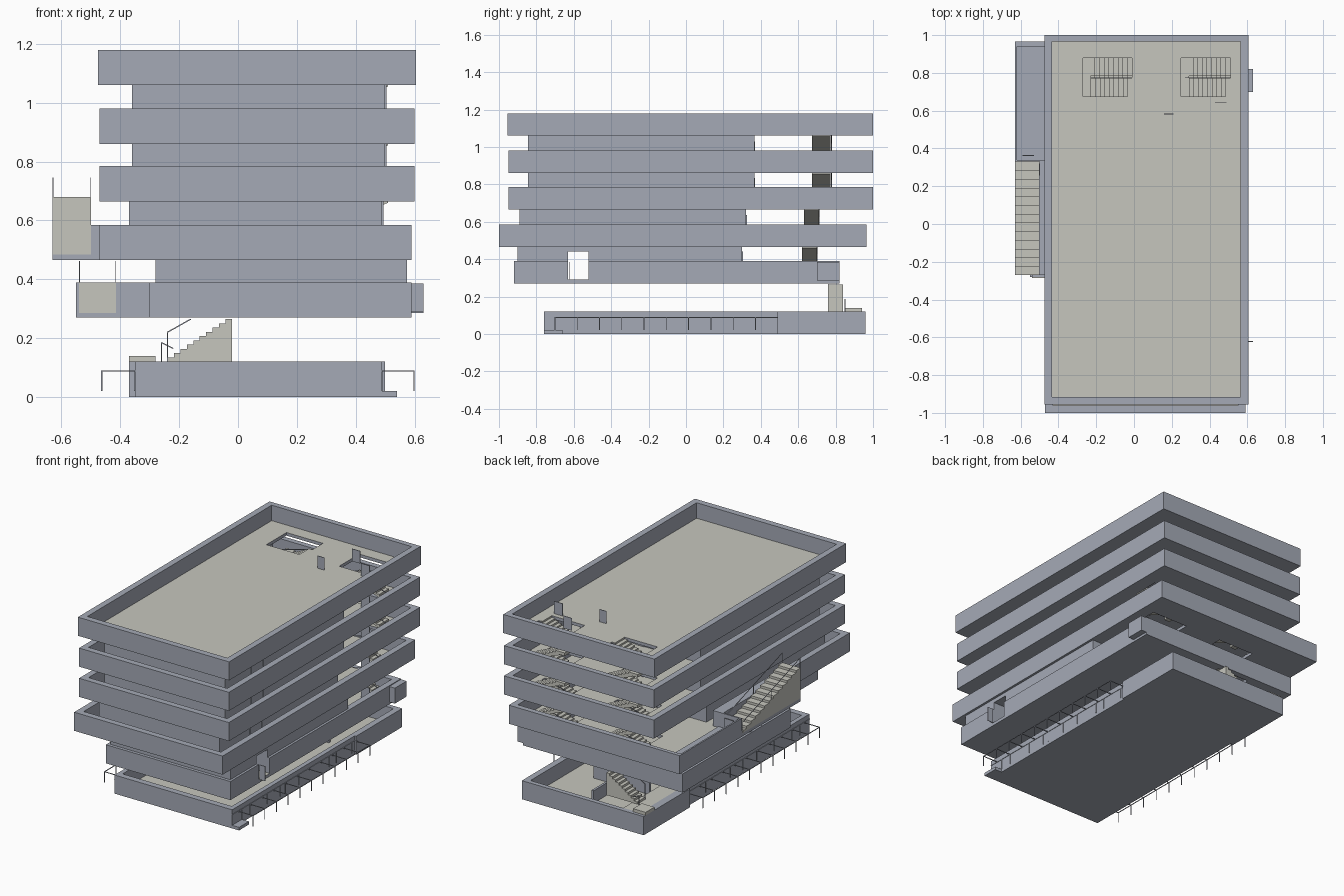
import bpy, bmesh
from mathutils import Vector

cube = bpy.data.objects.get("Cube")
if cube:
    bpy.data.objects.remove(cube)


def make_mat(name, rgb):
    m = bpy.data.materials.new(name)
    m.use_nodes = True
    m.diffuse_color = (*rgb, 1)
    m.node_tree.nodes["Principled BSDF"].inputs["Base Color"].default_value = (*rgb, 1)
    return m


GRAY = make_mat("blue gray wall", (0.376, 0.402, 0.468))
BEIGE = make_mat("pale stone floor", (0.565, 0.565, 0.515))


def finish(bm, name, mats, top_second=False):
    bmesh.ops.recalc_face_normals(bm, faces=bm.faces)
    if top_second:
        for f in bm.faces:
            f.material_index = 1 if f.normal.z > 0.5 else 0
    me = bpy.data.meshes.new(name)
    bm.to_mesh(me)
    bm.free()
    for m in mats:
        me.materials.append(m)
    ob = bpy.data.objects.new(name, me)
    bpy.context.collection.objects.link(ob)
    return ob


def inside(x, y, r):
    return r[0] < x < r[1] and r[2] < y < r[3]


def slab(name, rects, holes, z0, z1, mats=(GRAY,), top_second=False):
    """Extruded plan: union of rectangles (x0, x1, y0, y1) minus holes."""
    allr = list(rects) + list(holes)
    xs = sorted({round(v, 4) for r in allr for v in r[:2]})
    ys = sorted({round(v, 4) for r in allr for v in r[2:]})
    bm = bmesh.new()
    for xa, xb in zip(xs, xs[1:]):
        for ya, yb in zip(ys, ys[1:]):
            cx, cy = (xa + xb) / 2, (ya + yb) / 2
            if any(inside(cx, cy, r) for r in rects) and not any(inside(cx, cy, h) for h in holes):
                bm.faces.new([bm.verts.new((x, y, z0)) for x, y in
                              ((xa, ya), (xb, ya), (xb, yb), (xa, yb))])
    bmesh.ops.remove_doubles(bm, verts=bm.verts, dist=1e-5)
    ret = bmesh.ops.extrude_face_region(bm, geom=bm.faces[:], use_keep_orig=True)
    up = [g for g in ret["geom"] if isinstance(g, bmesh.types.BMVert)]
    bmesh.ops.translate(bm, verts=up, vec=(0, 0, z1 - z0))
    bmesh.ops.recalc_face_normals(bm, faces=bm.faces)
    bmesh.ops.dissolve_limit(bm, angle_limit=0.01, verts=bm.verts, edges=bm.edges)
    return finish(bm, name, mats, top_second)


def box(name, x0, x1, y0, y1, z0, z1, mat=GRAY):
    return slab(name, [(x0, x1, y0, y1)], [], z0, z1, (mat,))


def stair(name, axis, a0, a1, b0, b1, z0, z1, n, solid=False):
    """Stepped profile running a0 -> a1 along the axis, widened b0 -> b1."""
    run, rise = (a1 - a0) / n, (z1 - z0) / n
    pts = []
    for i in range(n):
        pts += [(a0 + i * run, z0 + i * rise), (a0 + i * run, z0 + (i + 1) * rise)]
    pts.append((a1, z1))
    pts += [(a1, z0)] if solid else [(a1, z1 - 0.025), (a0 + run, z0)]
    bm = bmesh.new()
    place = (lambda a, z: (a, b0, z)) if axis == "x" else (lambda a, z: (b0, a, z))
    face = bm.faces.new([bm.verts.new(place(a, z)) for a, z in pts])
    ret = bmesh.ops.extrude_face_region(bm, geom=[face], use_keep_orig=True)
    d = (0, b1 - b0, 0) if axis == "x" else (b1 - b0, 0, 0)
    bmesh.ops.translate(bm, vec=d, verts=[g for g in ret["geom"] if isinstance(g, bmesh.types.BMVert)])
    return finish(bm, name, [BEIGE])


def rods(name, segs, t=0.004):
    """Thin square rails and posts joined into one object."""
    bm = bmesh.new()
    for p, q in segs:
        p, q = Vector(p), Vector(q)
        d = q - p
        made = bmesh.ops.create_cube(bm, size=1)["verts"]
        bmesh.ops.scale(bm, verts=made, vec=(t, t, d.length))
        bmesh.ops.rotate(bm, verts=made, matrix=d.to_track_quat("Z", "Y").to_matrix())
        bmesh.ops.translate(bm, verts=made, vec=(p + q) / 2)
    return finish(bm, name, [GRAY])


# Ground level tray with recessed long sides and a raised corner deck
base = [(-0.35, 0.49, -0.76, 0.49), (-0.37, 0.5, 0.49, 0.96)]
slab("base_floor", base, [], 0, 0.02, (GRAY, BEIGE), True)
slab("base_walls", base, [(-0.32, 0.46, -0.72, 0.93)], 0.02, 0.12)
box("base_step", 0.49, 0.54, -0.76, -0.66, 0, 0.02)
box("corner_deck", -0.335, -0.2, 0.55, 0.93, 0.02, 0.118, BEIGE)
box("deck_step", -0.37, -0.28, 0.85, 0.94, 0.12, 0.14, BEIGE)
box("ground_room_wall", -0.1, 0.3, 0.5, 0.515, 0.02, 0.12)
box("ground_room_divider", 0.1, 0.115, 0.5, 0.8, 0.02, 0.1)
stair("entry_stair", "x", -0.24, -0.02, 0.76, 0.84, 0.12, 0.265, 10, True)
rods("entry_stair_rail", [((-0.26, 0.85, 0.12), (-0.26, 0.85, 0.185)),
                          ((-0.26, 0.85, 0.185), (-0.22, 0.85, 0.165)),
                          ((-0.24, 0.76, 0.12), (-0.24, 0.76, 0.22)),
                          ((-0.24, 0.76, 0.22), (-0.16, 0.76, 0.265))])

# Mullions and outer railing along both long sides of the ground level
posts = [-0.66, -0.58, -0.4, -0.27, -0.22, -0.08, 0.05, 0.23, 0.3, 0.46]
for side, wall_x, rail_x in (("left", 0.491, 0.598), ("right", -0.351, -0.463)):
    rods(side + "_mullions", [((wall_x, y, 0.02), (wall_x, y, 0.087)) for y in posts])
    segs = [((rail_x, -0.7, 0.088), (rail_x, 0.49, 0.088)),
            ((wall_x, -0.76, 0.088), (wall_x, 0.49, 0.088))]
    for i in range(11):
        y = -0.7 + i * 0.119
        segs += [((rail_x, y, 0.02), (rail_x, y, 0.088)), ((wall_x, y, 0.088), (rail_x, y, 0.088))]
    rods(side + "_ground_railing", segs)

# Storeys: z, outline rectangles, parapet cutouts, stair y range
W = 0.04
levels = [
    (0.27, [(-0.3, 0.59, -0.92, 0.82), (-0.55, -0.3, -0.28, 0.82)],
     [(-0.26, 0.55, -0.88, 0.78), (-0.52, -0.2, -0.25, 0.78), (-0.4, 0.7, -0.63, -0.52)], None),
    (0.465, [(-0.47, 0.59, -1, 0.965), (-0.5, -0.47, -0.27, 0.33), (-0.63, -0.47, 0.33, 0.965)],
     [(-0.43, 0.55, -0.96, 0.93), (-0.62, -0.4, 0.34, 0.94)], (0.62, 0.79)),
    (0.665, [(-0.47, 0.6, -0.95, 1)], [(-0.43, 0.56, -0.91, 0.965)], (0.63, 0.80)),
    (0.86, [(-0.47, 0.6, -0.95, 1)], [(-0.43, 0.56, -0.91, 0.965)], (0.675, 0.88)),
    (1.06, [(-0.475, 0.605, -0.955, 1)], [(-0.435, 0.565, -0.915, 0.965)], (0.675, 0.88)),
]
flight_x = [(-0.27, -0.01), (0.25, 0.51)]
for i, (z, rects, cut, sy) in enumerate(levels, 1):
    wells = [(a, b, *sy) for a, b in flight_x] if sy else [(-0.24, -0.01, 0.68, 0.78)]
    slab(f"floor_{i}", rects, wells, z, z + 0.02, (GRAY, BEIGE), True)
    slab(f"parapet_{i}", rects, cut, z + 0.02, z + 0.12)
    # Door leaves standing on the floor
    for k, (x0, x1, y) in enumerate(((0.43, 0.49, 0.64), (0.16, 0.21, 0.58), (0.27, 0.33, 0.775))):
        if i == 5 or k < 2:
            box(f"door_{i}_{k}", x0, x1, y, y + 0.004, z + 0.02, z + 0.1)
    # Two-flight stairs rising from the storey below
    if sy:
        below = levels[i - 2][0] + 0.02
        mid, top, cy = (below + z + 0.02) / 2, z + 0.02, sum(sy) / 2
        for k, (a, b) in enumerate(flight_x):
            stair(f"lower_flight_{i}_{k}", "x", b, a + 0.04, cy + 0.005, sy[1], below, mid, 9)
            stair(f"upper_flight_{i}_{k}", "x", a + 0.04, b, sy[0], cy - 0.005, mid, top, 9)
            box(f"landing_{i}_{k}", a, a + 0.04, sy[0], sy[1], mid - 0.02, mid, BEIGE)
            rods(f"stair_rail_{i}_{k}", [((b, cy, below + 0.06), (a + 0.04, cy, mid + 0.04)),
                                         ((a + 0.04, cy, mid + 0.04), (b, cy, top))])

# Recessed enclosed rooms between the bands
rooms = [(-0.28, 0.575, -0.9, 0.3, 0.29, 0.465), (-0.37, 0.49, -0.89, 0.32, 0.485, 0.665),
         (-0.36, 0.5, -0.845, 0.365, 0.685, 0.86), (-0.36, 0.5, -0.845, 0.365, 0.88, 1.06)]
for i, (x0, x1, y0, y1, z0, z1) in enumerate(rooms, 1):
    if i == 1:
        # A passage crosses the lowest room
        box("room_1_front", x0, x1, y0, -0.63, z0, z1)
        box("room_1_back", x0, x1, -0.52, y1, z0, z1)
        box("room_1_lintel", x0, x1, -0.63, -0.52, 0.44, z1)
    else:
        box(f"room_{i}", x0, x1, y0, y1, z0, z1)
        for k, y in enumerate((-0.58, -0.46)):
            box(f"room_jamb_{i}_{k}", x1, x1 + 0.004, y, y + 0.006, z0, z1)
    # Door leaves and short partitions behind the rooms
    for k, x in enumerate((x0 + 0.12, x0 + 0.4, x0 + 0.68)):
        box(f"room_door_{i}_{k}", x, x + 0.06, y1, y1 + 0.005, z0, z0 + 0.15)

# Side balcony, outside stairs and their rails
box("balcony_floor", -0.62, -0.47, 0.34, 0.94, 0.485, 0.492)
box("outer_stair_slab", -0.63, -0.5, -0.27, 0.33, 0.465, 0.485)
stair("outer_stair_upper", "y", 0.33, -0.27, -0.63, -0.5, 0.485, 0.68, 13, True)
stair("outer_stair_lower", "y", 0.3, -0.285, -0.54, -0.415, 0.285, 0.39, 7, True)
for name, xs, ya, yb, za, zb, h in (("upper", (-0.629, -0.502), 0.32, -0.265, 0.49, 0.68, 0.065),
                                    ("lower", (-0.539, -0.417), 0.29, -0.28, 0.29, 0.39, 0.07)):
    segs = []
    for x in xs:
        segs.append(((x, ya, za + h), (x, yb, zb + h)))
        segs += [((x, y, z), (x, y, z + h)) for y, z in
                 ((ya, za), ((ya + yb) / 2, (za + zb) / 2), (yb, zb))]
    rods(f"outer_stair_rail_{name}", segs, 0.003)
box("balcony_door", -0.59, -0.53, 0.36, 0.364, 0.492, 0.57)
box("left_side_door", 0.59, 0.63, -0.624, -0.62, 0.29, 0.385)
slab("left_side_bay", [(0.59, 0.63, 0.7, 0.82)], [], 0.285, 0.385)
